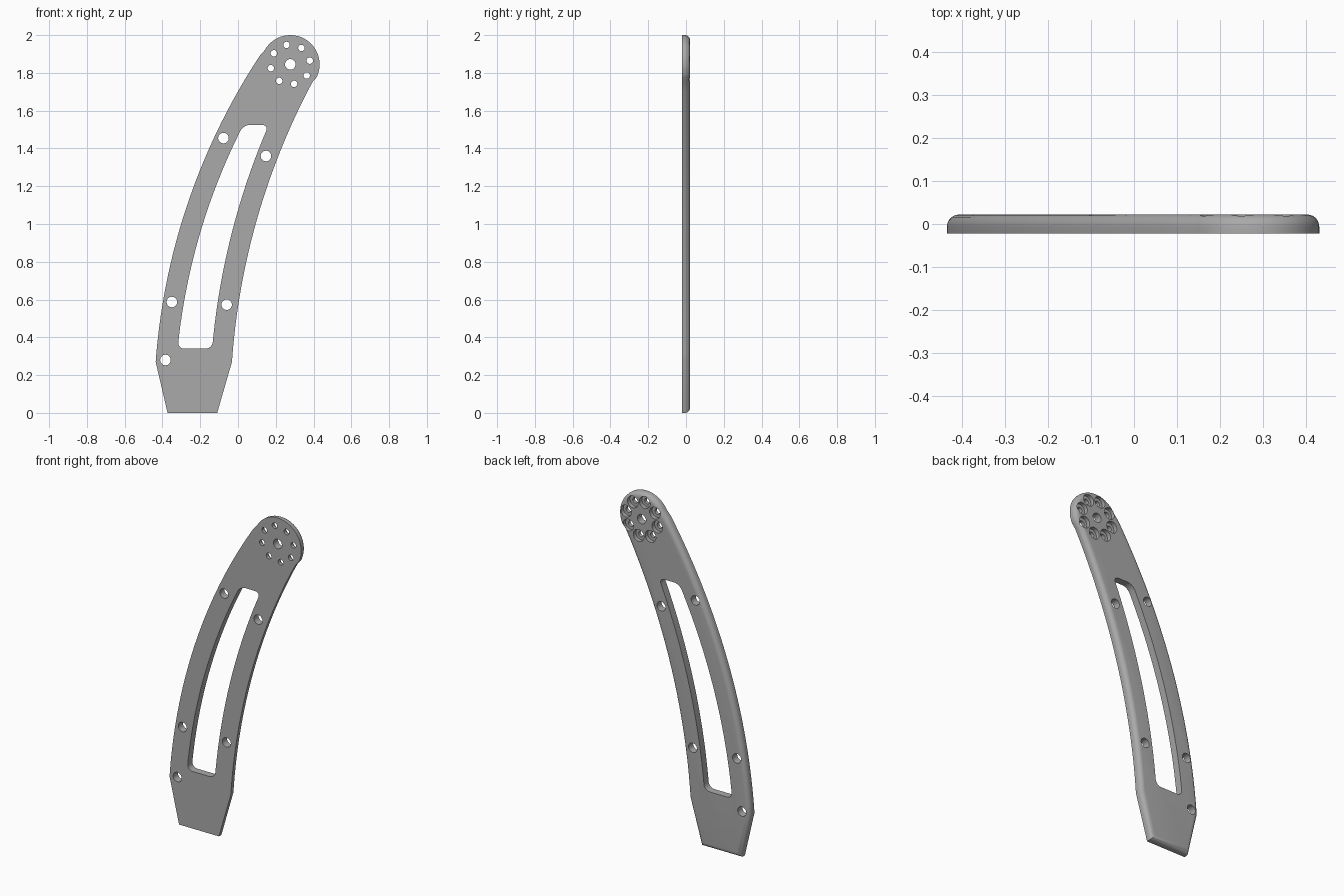
import bpy, bmesh
from math import sin, cos, radians, sqrt, tau

cube = bpy.data.objects.get("Cube")
if cube:
    bpy.data.objects.remove(cube, do_unlink=True)

FRONT, BACK = -0.022, 0.022
HEAD_X, HEAD_Z, HEAD_R = 0.277, 1.845, 0.155
LEFT_ARC = (2.955, 0.021, 3.4)      # centre x, centre z, radius
RIGHT_ARC = (3.649, 0.013, 3.69)

grey = bpy.data.materials.new("plain grey")
grey.use_nodes = True
grey.diffuse_color = (0.4, 0.4, 0.4, 1)
grey.node_tree.nodes["Principled BSDF"].inputs["Base Color"].default_value = (0.4, 0.4, 0.4, 1)


def side_curve(arc, inset, z0, z1, n):
    """Points on a long arc between two heights."""
    cx, cz, r = arc
    zs = [z0 + (z1 - z0) * i / n for i in range(n + 1)]
    return [(cx - sqrt((r + inset) ** 2 - (z - cz) ** 2), z) for z in zs]


def circle(x, z, r, n=28):
    return [(x + r * cos(tau * i / n), z + r * sin(tau * i / n)) for i in range(n)]


def add_prism(bm, points, y0, y1):
    """Extrude an x-z outline from y0 to y1; returns the end face at y1."""
    near = [bm.verts.new((x, y0, z)) for x, z in points]
    far = [bm.verts.new((x, y1, z)) for x, z in points]
    bm.faces.new(near)
    end = bm.faces.new(far[::-1])
    for i in range(len(points)):
        j = (i + 1) % len(points)
        bm.faces.new((near[j], near[i], far[i], far[j]))
    return end


def make_object(name, bm):
    bmesh.ops.recalc_face_normals(bm, faces=bm.faces[:])
    mesh = bpy.data.meshes.new(name)
    bm.to_mesh(mesh)
    bm.free()
    obj = bpy.data.objects.new(name, mesh)
    bpy.context.collection.objects.link(obj)
    mesh.materials.append(grey)
    return obj


# Curved arm: tapered foot, long arcs and round head, rounded along the back rim
outline = [(-0.11, 0), (-0.373, 0)]
outline += side_curve(LEFT_ARC, 0, 0.27, 1.89, 32)
outline += [(HEAD_X + HEAD_R * cos(radians(a)), HEAD_Z + HEAD_R * sin(radians(a)))
            for a in [151 - 177 * i / 30 for i in range(31)]]
outline += side_curve(RIGHT_ARC, 0, 1.75, 0.27, 32)
bm = bmesh.new()
back_face = add_prism(bm, outline, FRONT, BACK)
bmesh.ops.recalc_face_normals(bm, faces=bm.faces[:])
bmesh.ops.bevel(bm, geom=list(back_face.edges), offset=0.028, segments=7,
                profile=0.5, affect='EDGES', clamp_overlap=False)
arm = make_object("curved_arm", bm)

# Long slot cutter with rounded corners
bm = bmesh.new()
slot = side_curve(LEFT_ARC, -0.11, 0.34, 1.525, 20)
slot += side_curve(RIGHT_ARC, 0.11, 1.525, 0.34, 20)
add_prism(bm, slot, -0.1, 0.1)
bmesh.ops.recalc_face_normals(bm, faces=bm.faces[:])
corners = [e for e in bm.edges
           if abs(e.verts[0].co.y - e.verts[1].co.y) > 0.1 and e.calc_face_angle() > 0.6]
bmesh.ops.bevel(bm, geom=corners, offset=0.035, segments=6, profile=0.5,
                affect='EDGES', clamp_overlap=False)
slot_cutter = make_object("slot_cutter", bm)

# Through holes: edge bolts, head centre and the head ring
ring = [(HEAD_X + 0.105 * cos(radians(11 + 45 * i)),
         HEAD_Z + 0.105 * sin(radians(11 + 45 * i))) for i in range(8)]
bolts = [(-0.077, 1.455), (0.148, 1.36), (-0.35, 0.587), (-0.06, 0.573),
         (-0.384, 0.28), (HEAD_X, HEAD_Z)]
bm = bmesh.new()
for x, z in bolts:
    add_prism(bm, circle(x, z, 0.028), -0.1, 0.1)
for x, z in ring:
    add_prism(bm, circle(x, z, 0.017), -0.1, 0.1)
hole_cutter = make_object("hole_cutter", bm)

# Wider recesses behind the ring holes
bm = bmesh.new()
for x, z in ring:
    add_prism(bm, circle(x, z, 0.035), -0.002, 0.1)
recess_cutter = make_object("recess_cutter", bm)

# Cut, then shade
bpy.ops.object.select_all(action='DESELECT')
arm.select_set(True)
bpy.context.view_layer.objects.active = arm
for cutter in (slot_cutter, recess_cutter, hole_cutter):
    cutter.hide_render = True
    mod = arm.modifiers.new(cutter.name, 'BOOLEAN')
    mod.operation = 'DIFFERENCE'
    mod.solver = 'EXACT'
    mod.object = cutter
    bpy.ops.object.modifier_apply(modifier=mod.name)
    bpy.data.objects.remove(cutter, do_unlink=True)
bpy.ops.object.shade_smooth_by_angle(angle=radians(30))
